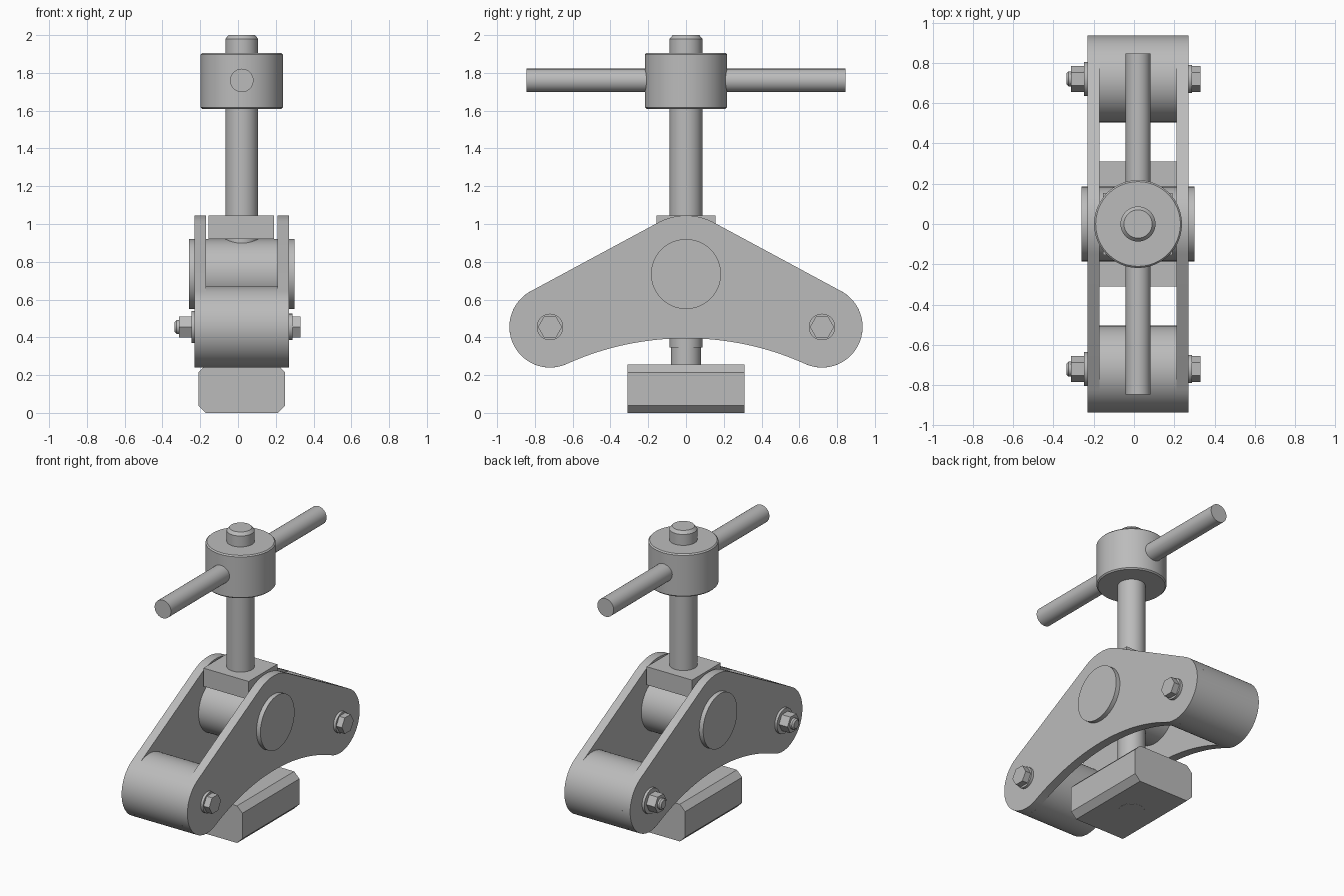
import bpy, bmesh
from math import sin, cos, pi, asin, acos, atan2, hypot
from mathutils import Matrix, Vector

cube = bpy.data.objects.get("Cube")
if cube:
    bpy.data.objects.remove(cube, do_unlink=True)

CX = 0.02                      # mid plane of the tool
PIVOT_Z, PIVOT_R = 0.735, 0.31  # crown of the side plates
ARM_Y, ARM_Z, ARM_R = 0.72, 0.455, 0.215

steel = bpy.data.materials.new("steel grey")
steel.use_nodes = True
GREY = (0.5, 0.5, 0.5, 1)
steel.diffuse_color = GREY
steel.node_tree.nodes["Principled BSDF"].inputs["Base Color"].default_value = GREY


def finish(name, bm, smooth=True):
    bmesh.ops.recalc_face_normals(bm, faces=bm.faces)
    mesh = bpy.data.meshes.new(name)
    bm.to_mesh(mesh)
    bm.free()
    mesh.materials.append(steel)
    obj = bpy.data.objects.new(name, mesh)
    bpy.context.collection.objects.link(obj)
    if smooth:
        bpy.ops.object.select_all(action='DESELECT')
        obj.select_set(True)
        bpy.context.view_layer.objects.active = obj
        bpy.ops.object.shade_smooth_by_angle(angle=0.5)
    return obj


def lathe(name, axis, origin, profile, sides=64, smooth=True):
    """Closed turned part from (position along axis, radius) pairs."""
    bm = bmesh.new()
    rot = Vector((0, 0, 1)).rotation_difference(Vector(axis)).to_matrix()
    rings = []
    for h, r in profile:
        ring = []
        for i in range(sides):
            a = 2 * pi * i / sides
            ring.append(bm.verts.new(rot @ Vector((r * cos(a), r * sin(a), h)) + Vector(origin)))
        rings.append(ring)
    for lo, hi in zip(rings, rings[1:]):
        for i in range(sides):
            j = (i + 1) % sides
            bm.faces.new((lo[i], lo[j], hi[j], hi[i]))
    bm.faces.new(rings[0])
    bm.faces.new(rings[-1])
    return finish(name, bm, smooth)


def extrude_outline(name, points, axis, start, end, smooth=True):
    """Prism of a 2D outline: (y, z) along x, or (x, z) along y."""
    bm = bmesh.new()
    place = (lambda p: (start, p[0], p[1])) if axis == 'x' else (lambda p: (p[0], start, p[1]))
    face = bm.faces.new([bm.verts.new(place(p)) for p in points])
    new = bmesh.ops.extrude_face_region(bm, geom=[face])['geom']
    shift = Vector((end - start, 0, 0) if axis == 'x' else (0, end - start, 0))
    bmesh.ops.translate(bm, vec=shift, verts=[v for v in new if isinstance(v, bmesh.types.BMVert)])
    return finish(name, bm, smooth)


def arc(cy, cz, r, a0, a1, n):
    return [(cy + r * cos(a0 + (a1 - a0) * i / n), cz + r * sin(a0 + (a1 - a0) * i / n))
            for i in range(n + 1)]


# Side plate outline: crown, straight shoulder, round arm end, hollow underside
belly_r, belly_top = 1.535, 0.395
belly_z = belly_top - belly_r
touch = atan2(ARM_Z - belly_z, ARM_Y)
dy, dz = ARM_Y, ARM_Z - PIVOT_Z
tangent = atan2(dz, dy) + acos((PIVOT_R - ARM_R) / hypot(dy, dz))
half = arc(0, PIVOT_Z, PIVOT_R, pi / 2, tangent, 10)
half += arc(ARM_Y, ARM_Z, ARM_R, tangent, touch - pi, 32)
half += arc(0, belly_z, belly_r, touch, pi / 2, 16)[1:]
outline = half + [(-y, z) for y, z in half[-2:0:-1]]
for side, x0, x1 in (("right", -0.23, -0.17), ("left", 0.21, 0.27)):
    extrude_outline(side + "_side_plate", outline, 'x', x0, x1)

# Pivot drum and the block the screw runs through
X = (1, 0, 0)
lathe("pivot_drum", X, (0, 0, PIVOT_Z), [(-0.26, 0.185), (0.30, 0.185)], 96)
extrude_outline("screw_block", [(-0.155, 0.92), (0.19, 0.92), (0.19, 1.045), (-0.155, 1.045)],
                'y', -0.155, 0.155, False)

# End rollers with their bolts
for end, s in (("front", -1), ("back", 1)):
    o = (0, s * ARM_Y, ARM_Z)
    lathe(end + "_roller", X, o, [(-0.17, ARM_R), (0.21, ARM_R)], 96)
    lathe(end + "_head_washer", X, o, [(0.27, 0.07), (0.288, 0.07)], 48)
    lathe(end + "_nut_washer", X, o, [(-0.247, 0.085), (-0.23, 0.085)], 48)
    for part, x0, x1 in (("_bolt_head", 0.288, 0.33), ("_nut", -0.312, -0.247)):
        # hexagon with its points towards front and back
        hexagon = [(o[1] + 0.064 * cos(i * pi / 3), ARM_Z + 0.064 * sin(i * pi / 3)) for i in range(6)]
        extrude_outline(end + part, hexagon, 'x', x0, x1, False)
    lathe(end + "_bolt_tip", X, o, [(-0.335, 0.027), (-0.325, 0.037), (-0.31, 0.037)], 32)

# Screw spindle, collar and cross handle
Z = (0, 0, 1)
lathe("screw_spindle", Z, (CX, 0, 0),
      [(0.2, 0.08), (0.345, 0.08), (0.345, 0.087), (1.98, 0.087), (2.0, 0.07)])
lathe("collar", Z, (CX, 0, 0),
      [(1.61, 0.21), (1.618, 0.218), (1.897, 0.218), (1.905, 0.21)], 96)
lathe("cross_handle", (0, 1, 0), (CX, 0, 1.76), [(-0.845, 0.062), (0.845, 0.062)], 48)

# Pressing foot with chamfered long edges
w, h, c = 0.23, 0.255, 0.04
foot = [(CX - w + c, 0), (CX + w - c, 0), (CX + w, c), (CX + w, h - c),
        (CX + w - c, h), (CX - w + c, h), (CX - w, h - c), (CX - w, c)]
extrude_outline("pressing_foot", foot, 'y', -0.31, 0.31, False)
lathe("spindle_tip", Z, (CX, 0, 0), [(-0.001, 0.08), (0.1, 0.08)], 48)
